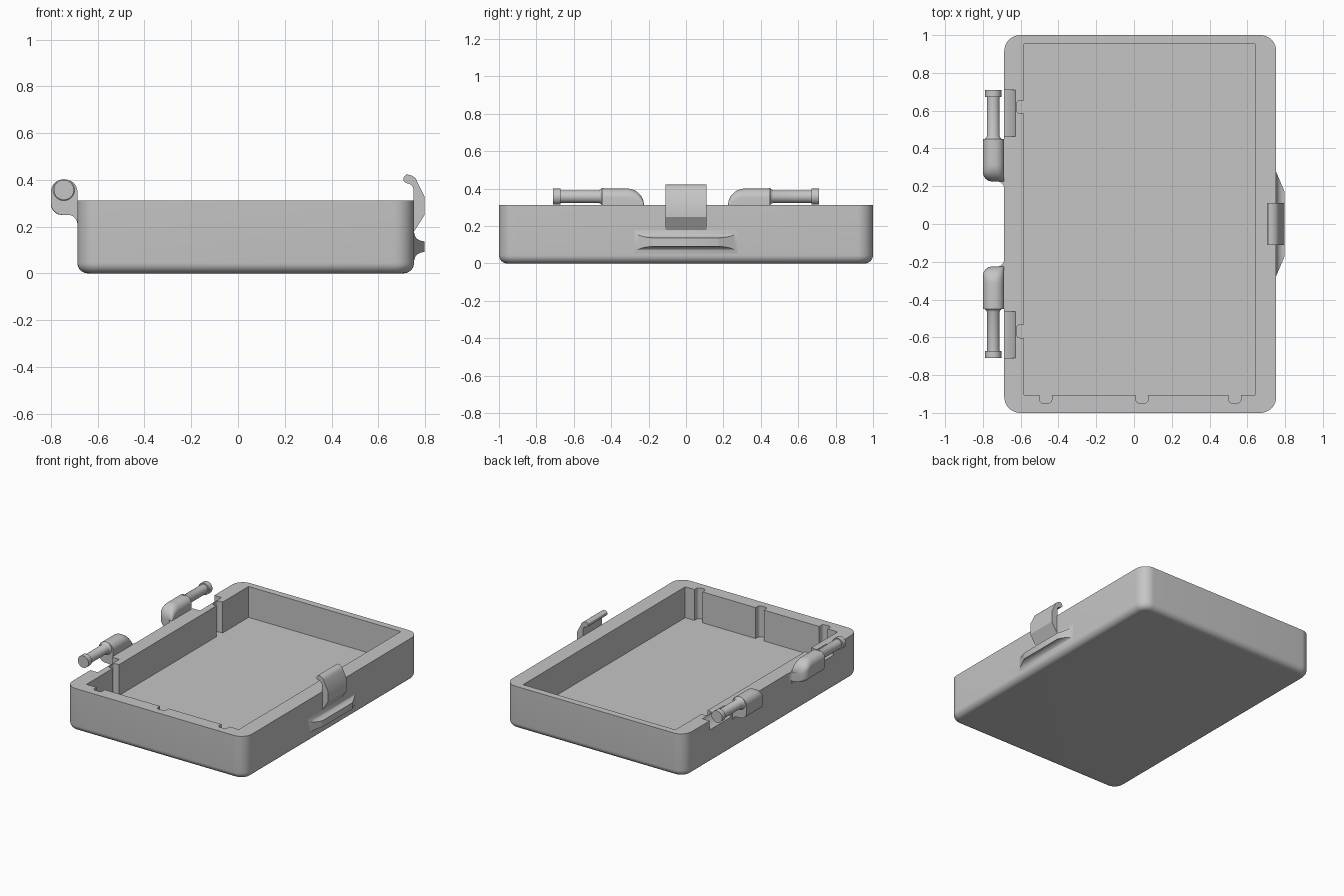
import bpy, bmesh
from math import sin, cos, pi, sqrt, radians

old = bpy.data.objects.get("Cube")
if old:
    bpy.data.objects.remove(old, do_unlink=True)

grey = bpy.data.materials.new("plain grey")
grey.use_nodes = True
GREY = (0.56, 0.56, 0.56, 1)
grey.diffuse_color = GREY
grey.node_tree.nodes["Principled BSDF"].inputs["Base Color"].default_value = GREY


def loft(name, rings):
    """Skin a list of equal-length rings and cap both ends."""
    bm = bmesh.new()
    loops = [[bm.verts.new(p) for p in ring] for ring in rings]
    n = len(loops[0])
    for a, b in zip(loops, loops[1:]):
        for i in range(n):
            j = (i + 1) % n
            bm.faces.new((a[i], a[j], b[j], b[i]))
    bm.faces.new(loops[0])
    bm.faces.new(loops[-1])
    bmesh.ops.recalc_face_normals(bm, faces=bm.faces)
    mesh = bpy.data.meshes.new(name)
    bm.to_mesh(mesh)
    bm.free()
    mesh.materials.append(grey)
    ob = bpy.data.objects.new(name, mesh)
    bpy.context.collection.objects.link(ob)
    return ob


def rounded_rect(x0, x1, y0, y1, r, steps=10):
    corners = ((x1 - r, y1 - r), (x0 + r, y1 - r), (x0 + r, y0 + r), (x1 - r, y0 + r))
    pts = []
    for k, (cx, cy) in enumerate(corners):
        for i in range(steps + 1):
            a = (k + i / steps) * pi / 2
            pts.append((cx + r * cos(a), cy + r * sin(a)))
    return pts


def prism(name, pts, z0, z1):
    return loft(name, [[(x, y, z) for x, y in pts] for z in (z0, z1)])


def turned(name, profile, x, z, side, n=32):
    """Revolve (y, radius) stations around an axis along y."""
    return loft(name, [[(x + r * cos(2 * pi * i / n), side * y, z + r * sin(2 * pi * i / n))
                        for i in range(n)] for y, r in profile])


def finish(ob):
    bpy.ops.object.select_all(action='DESELECT')
    ob.select_set(True)
    bpy.context.view_layer.objects.active = ob
    bpy.ops.object.shade_smooth_by_angle(angle=radians(30))


LEFT, RIGHT, TOP, FLOOR = -0.687, 0.753, 0.312, 0.088
ARM_RISE = 0.088
PIN_X, PIN_Z = -0.745, 0.357

# Tray shell with a rounded lower edge
rings = []
R = 0.045
for i in range(9):
    a = i / 8 * pi / 2
    d = R * (1 - sin(a))
    z = R * (1 - cos(a))
    rings.append([(x, y, z) for x, y in
                  rounded_rect(LEFT + d, RIGHT - d, -1 + d, 1 - d, 0.085 - d)])
rings.append([(x, y, TOP) for x, y in rounded_rect(LEFT, RIGHT, -1, 1, 0.085)])
tray = loft("tray", rings)

# Cavity, wall grooves and hinge clearances
cutters = [prism("cavity_cutter", [(-0.582, -0.905), (0.64, -0.905),
                                   (0.64, 0.952), (-0.582, 0.952)], FLOOR, 0.6)]
for x in (-0.468, 0.042, 0.533):
    cutters.append(prism("groove_cutter", rounded_rect(x - 0.033, x + 0.033, -0.948, -0.86, 0.02, 5),
                         FLOOR, 0.6))
for y in (0.62, -0.568):
    cutters.append(prism("groove_cutter", rounded_rect(-0.622, -0.54, y - 0.035, y + 0.035, 0.02, 5),
                         FLOOR, 0.6))
for side in (1, -1):
    cutters.append(turned("clearance_cutter", [(0.463, 0.125), (0.71, 0.125)], PIN_X, PIN_Z, side, 48))
for cutter in cutters:
    cutter.hide_render = True
    mod = tray.modifiers.new("cut", 'BOOLEAN')
    mod.operation = 'DIFFERENCE'
    mod.solver = 'EXACT'
    mod.object = cutter
    bpy.context.view_layer.objects.active = tray
    bpy.ops.object.modifier_apply(modifier=mod.name)
    bpy.data.objects.remove(cutter, do_unlink=True)
finish(tray)


def arm_ring(y, side):
    """Cross-section of a hinge arm, shrinking around its inner end."""
    t = max(0, (0.315 - y) / 0.09)
    rise = ARM_RISE * sqrt(max(0, 1 - t * t))
    top = TOP + rise
    s = max(0, (0.275 - y) / 0.05)
    out = -0.8 + 0.05 * (1 - sqrt(max(0, 1 - s * s)))
    r = 0.02 + 0.03 * rise / ARM_RISE
    pts = []
    for cx, cz, start in ((LEFT - r, top - r, 0), (out + r, top - r, 1), (out + r, 0.25 + r, 2)):
        for i in range(9):
            a = (start + i / 8) * pi / 2
            pts.append((cx + r * cos(a), cz + r * sin(a)))
    # concave blend under the arm into the wall
    for i in range(7):
        a = pi / 2 * (1 - i / 6)
        pts.append((-0.727 + 0.04 * cos(a), 0.21 + 0.04 * sin(a)))
    pts.append((LEFT + 0.02, 0.21))
    pts.append((LEFT + 0.02, TOP - 0.01))
    pts.append((LEFT, TOP - 0.005))
    return [(x, side * y, z) for x, z in pts]


# Hinge arms and pins, mirrored front to back
for side, label in ((1, "back"), (-1, "front")):
    ys = [0.315 - 0.09 * cos(i / 14 * pi / 2) for i in range(15)] + [0.45]
    finish(loft("hinge_arm_" + label, [arm_ring(y, side) for y in ys]))

    blend = [(LEFT + 0.01, side * 0.25), (-0.727, side * 0.25)]
    for i in range(8):
        a = i / 7 * pi / 2
        blend.append((-0.727 + 0.04 * sin(a), side * (0.186 + 0.04 * cos(a))))
    blend.append((LEFT + 0.01, side * 0.186))
    finish(prism("hinge_blend_" + label, blend, 0.25, TOP - 0.001))

    finish(turned("hinge_pin_" + label,
                  [(0.44, 0.046), (0.45, 0.046), (0.455, 0.039), (0.465, 0.034), (0.672, 0.034),
                   (0.672, 0.043), (0.71, 0.043)], PIN_X, PIN_Z, side))

# Latch hook
hook = [(0.75, 0.174), (0.798, 0.249), (0.798, 0.328), (0.767, 0.39)]
for i in range(1, 7):
    a = radians(30 + i * 11)
    hook.append((0.724 + 0.05 * cos(a), 0.367 + 0.055 * sin(a)))
for i in range(7):
    a = radians(90 + i * 30)
    hook.append((0.725 + 0.018 * cos(a), 0.403 + 0.018 * sin(a)))
for i in range(1, 7):
    a = radians(90 - i * 15)
    hook.append((0.722 + 0.029 * cos(a), 0.355 + 0.03 * sin(a)))
finish(loft("latch_hook", [[(x, y, z) for x, z in hook] for y in (-0.11, 0.11)]))

# Finger ledge with concave flanks
rings = []
for i in range(11):
    t = i / 10
    h = 0.023 + 0.038 * (1 - sqrt(max(0, 1 - (1 - t) ** 2)))
    w = 0.275 - 0.105 * t
    x = RIGHT + 0.045 * t
    rings.append([(x, sy * w, 0.114 + sz * h) for sy, sz in ((-1, -1), (1, -1), (1, 1), (-1, 1))])
finish(loft("finger_ledge", rings))
